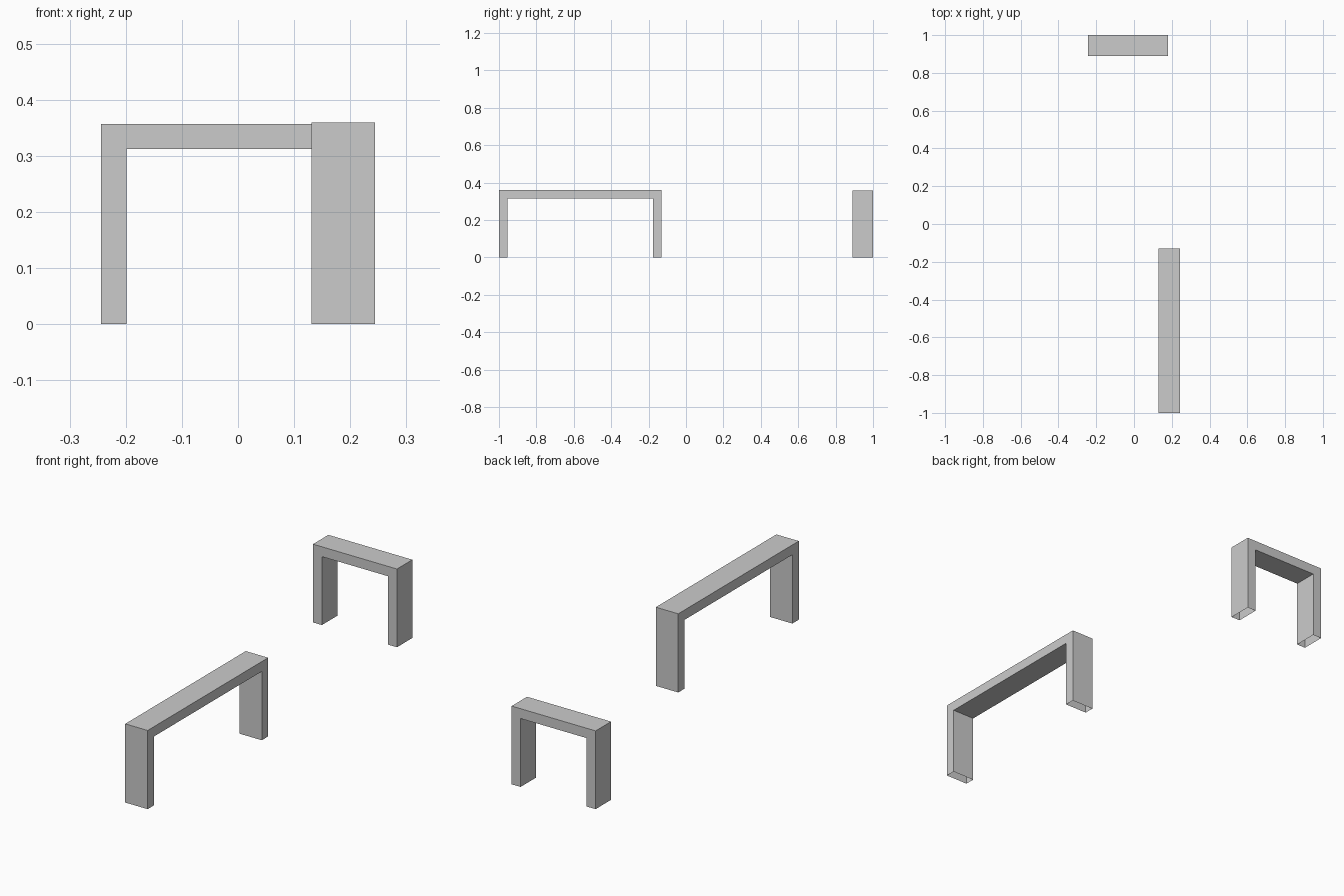
import bpy, bmesh
from mathutils import Vector

if "Cube" in bpy.data.objects:
    bpy.data.objects.remove(bpy.data.objects["Cube"])


def arch(name, origin, along, across, length, depth, height, leg, beam):
    """U-shaped frame: profile runs along one axis, extruded across the other."""
    profile = [(0, 0), (0, height), (length, height), (length, 0),
               (length - leg, 0), (length - leg, height - beam),
               (leg, height - beam), (leg, 0)]
    bm = bmesh.new()
    base = Vector(origin)
    verts = [bm.verts.new(base + Vector(along) * u + Vector((0, 0, z))) for u, z in profile]
    face = bm.faces.new(verts)
    ext = bmesh.ops.extrude_face_region(bm, geom=[face], use_keep_orig=True)
    moved = [g for g in ext["geom"] if isinstance(g, bmesh.types.BMVert)]
    bmesh.ops.translate(bm, verts=moved, vec=Vector(across) * depth)
    bmesh.ops.recalc_face_normals(bm, faces=bm.faces)
    # the legs are open underneath
    feet = [f for f in bm.faces if all(v.co.z < 1e-5 for v in f.verts)]
    bmesh.ops.delete(bm, geom=feet, context='FACES_ONLY')
    mesh = bpy.data.meshes.new(name)
    bm.to_mesh(mesh)
    bm.free()
    obj = bpy.data.objects.new(name, mesh)
    bpy.context.collection.objects.link(obj)
    return obj


# long frame at the front right, running front to back
arch("long_arch", (0.131, -1.0, 0), (0, 1, 0), (1, 0, 0), 0.869, 0.113, 0.359, 0.046, 0.045)
# short frame at the back, running left to right
arch("short_arch", (-0.244, 0.889, 0), (1, 0, 0), (0, 1, 0), 0.424, 0.111, 0.357, 0.045, 0.045)
